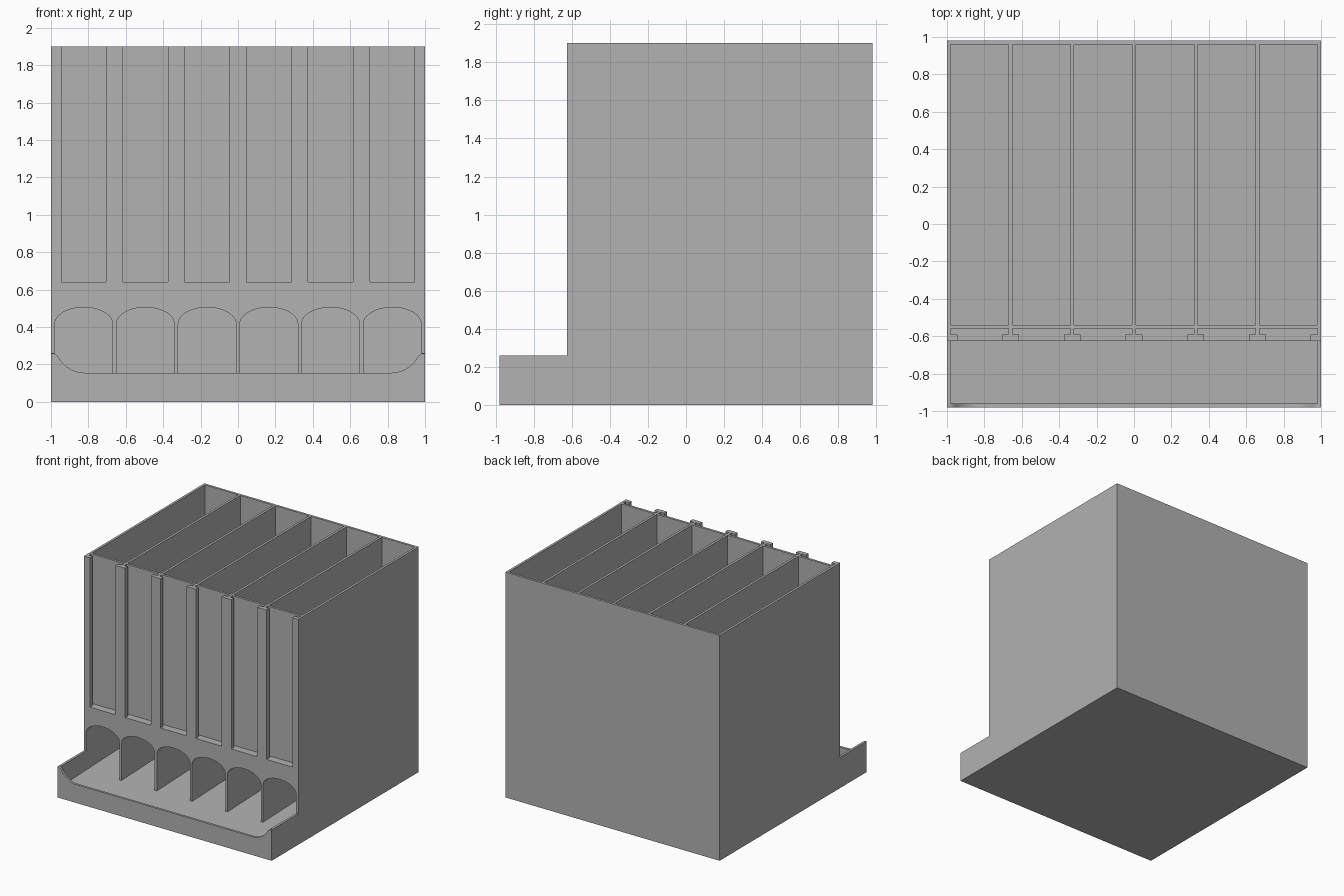
import bpy, bmesh, math
from mathutils import Vector

cube = bpy.data.objects.get("Cube")
if cube:
    bpy.data.objects.remove(cube, do_unlink=True)

GREY = (0.445, 0.445, 0.445, 1.0)
mat = bpy.data.materials.new("plain grey")
mat.use_nodes = True
mat.diffuse_color = GREY
for node in mat.node_tree.nodes:
    if node.type == 'BSDF_PRINCIPLED':
        node.inputs["Base Color"].default_value = GREY


def prism(name, profile, axis, lo, hi, smooth=False):
    """Extrude a closed 2D profile along an axis (x: yz, y: xz, z: xy)."""
    place = {"x": lambda a, b, d: (d, a, b),
             "y": lambda a, b, d: (a, d, b),
             "z": lambda a, b, d: (a, b, d)}[axis]
    bm = bmesh.new()
    face = bm.faces.new([bm.verts.new(place(a, b, lo)) for a, b in profile])
    new = bmesh.ops.extrude_face_region(bm, geom=[face])["geom"]
    verts = [v for v in new if isinstance(v, bmesh.types.BMVert)]
    bmesh.ops.translate(bm, verts=verts, vec=Vector(place(0, 0, hi - lo)))
    bmesh.ops.recalc_face_normals(bm, faces=bm.faces)
    mesh = bpy.data.meshes.new(name)
    bm.to_mesh(mesh)
    bm.free()
    mesh.materials.append(mat)
    obj = bpy.data.objects.new(name, mesh)
    bpy.context.collection.objects.link(obj)
    if smooth:
        bpy.ops.object.select_all(action='DESELECT')
        obj.select_set(True)
        bpy.context.view_layer.objects.active = obj
        bpy.ops.object.shade_smooth_by_angle(angle=math.radians(30))
    return obj


def box(name, x0, x1, y0, y1, z0, z1):
    return prism(name, [(x0, y0), (x1, y0), (x1, y1), (x0, y1)], "z", z0, z1)


# Main sizes
T = 0.02                      # wall thickness
W, IN = 1.0, 0.98             # outer and inner half width
BACK, FRONT = 0.98, -0.98     # outer depth
FACE = -0.625                 # front of the tall body
SLOT, PANEL, ROOM = -0.59, -0.56, -0.54
TOP, TRAY, SILL = 1.9, 0.26, 0.64
BAYS = 6
PITCH = (2 * IN + T) / BAYS
CENTRES = [(i - (BAYS - 1) / 2) * PITCH for i in range(BAYS)]
HALF = (PITCH - T) / 2        # half width of one bay
DIVIDERS = [c + PITCH / 2 for c in CENTRES[:-1]]

# Side walls, stepped down to the tray
step = [(FRONT + T, 0), (BACK, 0), (BACK, TOP), (FACE, TOP),
        (FACE, TRAY), (FRONT + T, TRAY)]
prism("right_wall", step, "x", -W, -IN)
prism("left_wall", step, "x", IN, W)

# Back wall and gently rising floor
box("back_wall", -IN, IN, BACK - T, BACK, 0, TOP)
prism("floor", [(FRONT + T, 0), (BACK - T, 0), (BACK - T, 0.15),
                (FRONT + T, 0.09)], "x", -IN, IN)

# Dividers between bays
for i, x in enumerate(DIVIDERS):
    box(f"divider_{i + 1}", x - T / 2, x + T / 2, ROOM, BACK - T, 0.05, TOP)

# Lower front panel with an arched opening for each bay
arches = []
for i, c in enumerate(CENTRES):
    if i > 0:
        arches.append((c - HALF, 0.05))
    for k in range(25):
        t = math.pi * (1 - k / 24)
        arches.append((c + HALF * math.cos(t), 0.415 + 0.09 * math.sin(t)))
    if i < BAYS - 1:
        arches.append((c + HALF, 0.05))
prism("arched_front", arches + [(IN, SILL), (-IN, SILL)], "y", FACE, ROOM, True)

# Upper front panel behind the card slots
box("upper_front_panel", -IN, IN, PANEL, ROOM, SILL, TOP)

# T-shaped rails holding the slots, half rails at the sides
LIP = 0.035
r = T / 2
for i, x in enumerate(DIVIDERS):
    tee = [(x - r - LIP, FACE), (x + r + LIP, FACE), (x + r + LIP, SLOT),
           (x + r, SLOT), (x + r, PANEL), (x - r, PANEL), (x - r, SLOT),
           (x - r - LIP, SLOT)]
    prism(f"slot_rail_{i + 1}", tee, "z", SILL, TOP)
box("right_slot_rail", -IN, -IN + LIP, FACE, SLOT, SILL, TOP)
box("left_slot_rail", IN - LIP, IN, FACE, SLOT, SILL, TOP)

# Tray lip, dipping in a curve from each side
curve = [(1.0, 0.26), (0.98, 0.257), (0.967, 0.248), (0.945, 0.216),
         (0.92, 0.19), (0.887, 0.169), (0.853, 0.158), (0.82, 0.155)]
lip = [(-W, 0), (W, 0)] + curve + [(-x, z) for x, z in reversed(curve)]
prism("tray_lip", lip, "y", FRONT, FRONT + T, True)
